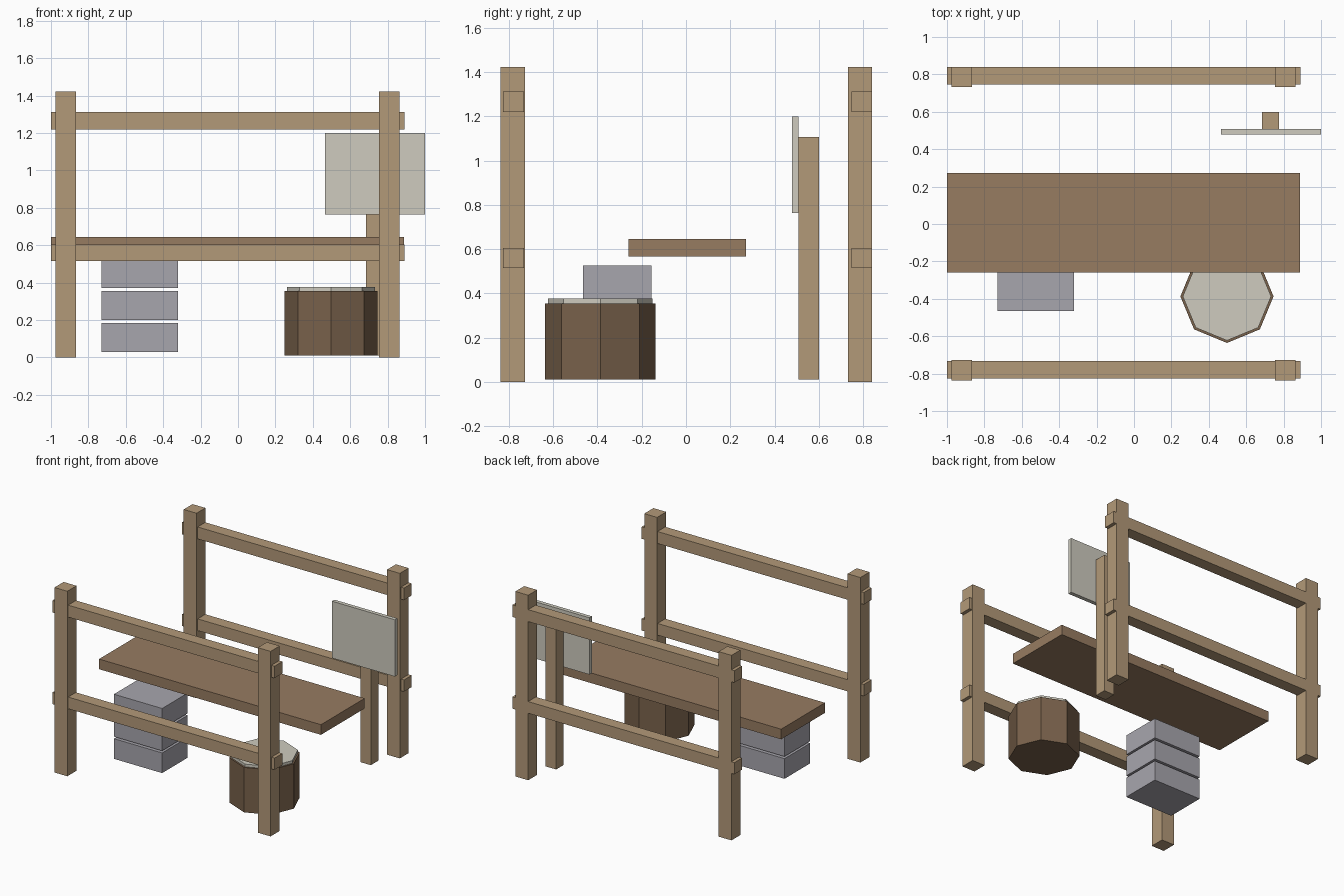
import bpy
import math

if "Cube" in bpy.data.objects:
    bpy.data.objects.remove(bpy.data.objects["Cube"])


def material(name, rgb):
    m = bpy.data.materials.new(name)
    m.diffuse_color = (*rgb, 1)
    m.use_nodes = True
    m.node_tree.nodes["Principled BSDF"].inputs["Base Color"].default_value = m.diffuse_color
    return m


frame_wood = material("frame_wood", (0.45, 0.32, 0.19))
top_wood = material("top_wood", (0.31, 0.20, 0.12))
stump_wood = material("stump_wood", (0.19, 0.12, 0.07))
pale = material("pale", (0.62, 0.60, 0.52))
steel = material("steel", (0.39, 0.38, 0.42))


def box(name, x, y, z, mat):
    """Box from (min, max) ranges."""
    bpy.ops.mesh.primitive_cube_add(
        size=1, location=[sum(r) / 2 for r in (x, y, z)])
    o = bpy.context.object
    o.name = name
    o.scale = [r[1] - r[0] for r in (x, y, z)]
    bpy.ops.object.transform_apply(location=False, rotation=False, scale=True)
    o.data.materials.append(mat)
    return o


def octagon(name, radius, z, mat):
    bpy.ops.mesh.primitive_cylinder_add(
        vertices=8, radius=radius, depth=z[1] - z[0],
        location=(0.497, -0.387, (z[0] + z[1]) / 2))
    o = bpy.context.object
    o.name = name
    o.data.materials.append(mat)
    return o


# Front and back fences: two posts joined by two through rails
for side, post_y, rail_y in (("front", (-0.838, -0.727), (-0.827, -0.733)),
                             ("back", (0.733, 0.84), (0.747, 0.84))):
    for end, x in (("left", (-0.975, -0.866)), ("right", (0.755, 0.864))):
        box(f"{side}_{end}_post", x, post_y, (0, 1.423), frame_wood)
    for level, z in (("lower", (0.515, 0.605)), ("upper", (1.22, 1.312))):
        box(f"{side}_{level}_rail", (-1.0, 0.89), rail_y, z, frame_wood)

# Bench top
box("bench_top", (-1.0, 0.888), (-0.26, 0.272), (0.567, 0.645), top_wood)

# Stack of three drawers
for i in range(3):
    z0 = 0.028 + 0.171 * i
    box(f"drawer_{i + 1}", (-0.73, -0.32), (-0.465, -0.155),
        (z0, z0 + 0.155), steel)

# Octagonal stump with a pale lid
octagon("stump", 0.249, (0.01, 0.355), stump_wood)
octagon("stump_lid", 0.236, (0.345, 0.376), pale)

# Sign board on its post
box("sign_post", (0.685, 0.775), (0.508, 0.6), (0.01, 1.107), frame_wood)
box("sign_board", (0.465, 1.0), (0.478, 0.508), (0.763, 1.2), pale)
